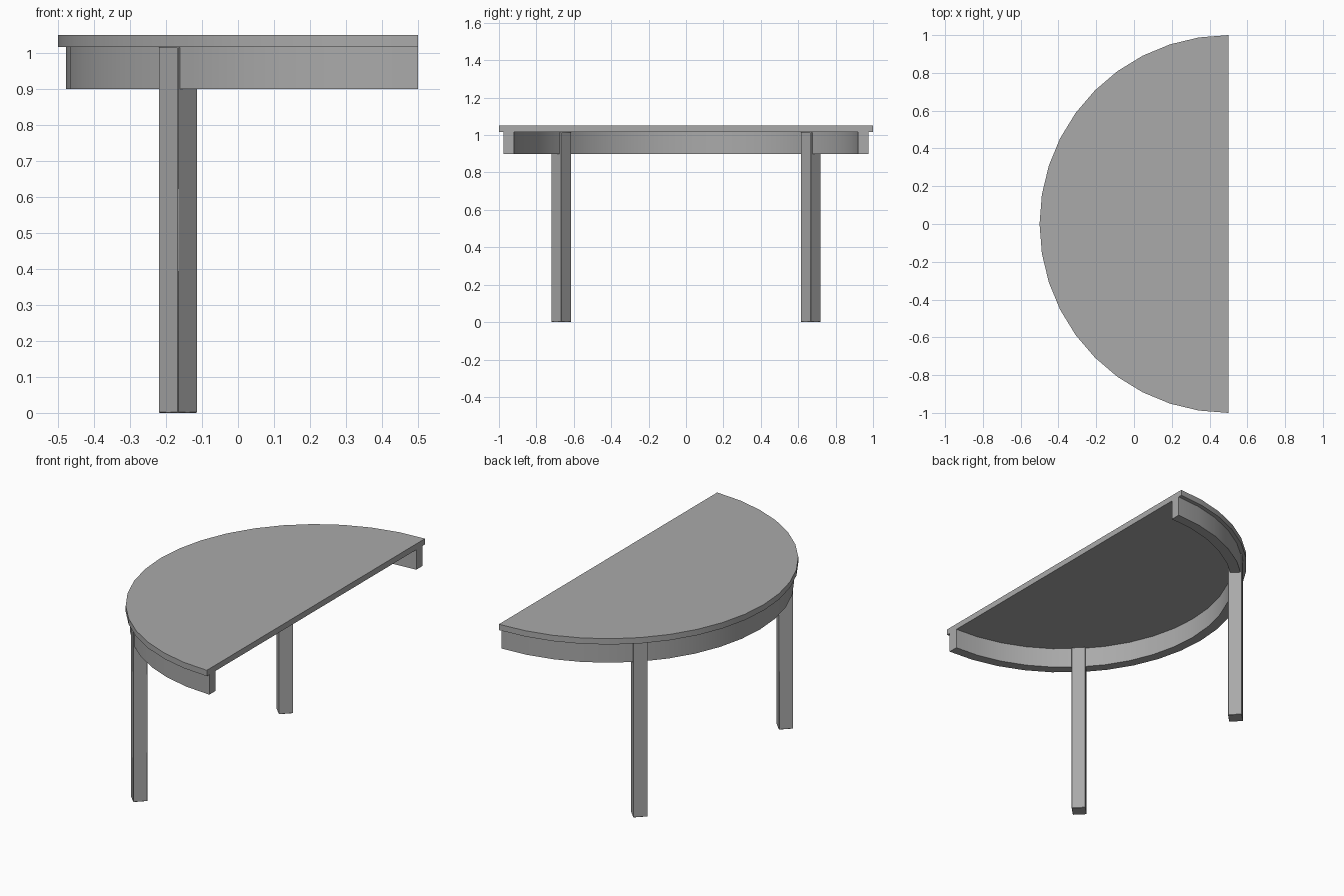
import bpy
import bmesh
from math import pi, cos, sin, radians

cube = bpy.data.objects.get("Cube")
if cube:
    bpy.data.objects.remove(cube, do_unlink=True)

SEGMENTS = 20
CENTRE_X = 0.5
TOP_Z, UNDER_Z, APRON_Z = 1.05, 1.016, 0.90

grey = bpy.data.materials.new("plain grey")
grey.use_nodes = True
colour = (0.4, 0.4, 0.4, 1)
grey.diffuse_color = colour
grey.node_tree.nodes["Principled BSDF"].inputs["Base Color"].default_value = colour


def arc(radius):
    """Points along the half circle bulging towards -x."""
    angles = [pi / 2 + pi * i / SEGMENTS for i in range(SEGMENTS + 1)]
    return [(CENTRE_X + radius * cos(a), radius * sin(a)) for a in angles]


def finish(name, bm):
    bmesh.ops.recalc_face_normals(bm, faces=bm.faces)
    mesh = bpy.data.meshes.new(name)
    bm.to_mesh(mesh)
    bm.free()
    obj = bpy.data.objects.new(name, mesh)
    bpy.context.collection.objects.link(obj)
    mesh.materials.append(grey)
    bpy.ops.object.select_all(action='DESELECT')
    obj.select_set(True)
    bpy.context.view_layer.objects.active = obj
    bpy.ops.object.shade_smooth_by_angle(angle=radians(30))
    return obj


def prism(name, outline, low, high):
    """Extrude a flat outline from low to high."""
    bm = bmesh.new()
    base = bm.faces.new([bm.verts.new((x, y, low)) for x, y in outline])
    extruded = bmesh.ops.extrude_face_region(bm, geom=[base], use_keep_orig=True)
    moved = [v for v in extruded["geom"] if isinstance(v, bmesh.types.BMVert)]
    bmesh.ops.translate(bm, verts=moved, vec=(0, 0, high - low))
    return finish(name, bm)


# Half-round top and the curved apron beneath it
prism("table_top", arc(1.0), UNDER_Z, TOP_Z)
prism("apron", arc(0.977) + arc(0.92)[::-1], APRON_Z, UNDER_Z)

# Square legs turned to follow the curve, standing just proud of the apron
HALF_DIAGONAL = 0.054
LEG_X, LEG_Y = -0.167, 0.667
for side, name in ((-1, "right_leg"), (1, "left_leg")):
    corners = [(LEG_X + HALF_DIAGONAL * cos(k * pi / 2),
                side * LEG_Y + HALF_DIAGONAL * sin(k * pi / 2)) for k in range(4)]
    leg = prism(name, corners, 0, UNDER_Z)
    bevel = leg.modifiers.new("soft_edges", 'BEVEL')
    bevel.width = 0.002
    bevel.segments = 1
